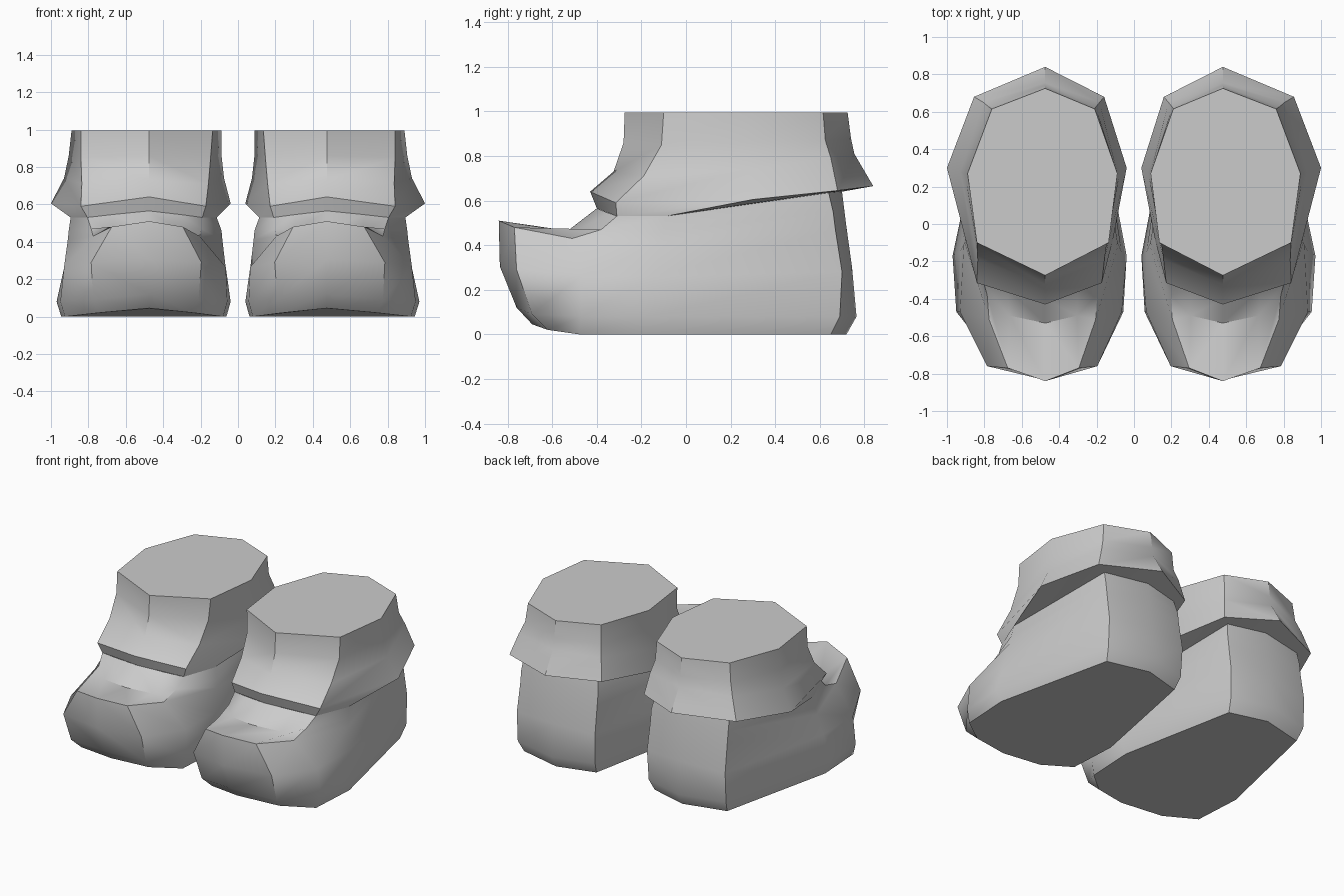
import bpy
import bmesh
import math

cube = bpy.data.objects.get("Cube")
if cube:
    bpy.data.objects.remove(cube, do_unlink=True)

grey = bpy.data.materials.new("plain grey")
grey.use_nodes = True
colour = (0.6, 0.6, 0.6, 1)
grey.diffuse_color = colour
grey.node_tree.nodes["Principled BSDF"].inputs["Base Color"].default_value = colour

CENTRE = 0.475  # distance of each boot from the middle

# Each ring: inner-side width factor, then outer half from toe to heel (x, y, z)
ankle = (0.86, [(0, -.40, .565), (.33, -.31, .53), (.42, -.09, .53), (.30, .64, .635), (0, .70, .64)])

shoe_rings = [
    (0.88, [(0, -.69, .045), (.27, -.62, .02), (.45, -.48, 0), (.47, -.15, 0), (.29, .65, 0), (0, .72, 0)]),
    (0.88, [(0, -.76, .12), (.30, -.69, .09), (.475, -.47, .08), (.495, -.17, .08), (.31, .69, .08), (0, .765, .08)]),
    (0.9, [(0, -.835, .305), (.31, -.76, .29), (.455, -.47, .265), (.455, -.15, .26), (.31, .70, .28), (0, .745, .3)]),
    (0.9, [(0, -.84, .51), (.2, -.77, .48), (.30, -.51, .43), (.435, -.11, .41), (.305, .67, .47), (0, .72, .48)]),
    (0.9, [(0, -.53, .465), (.19, -.49, .455), (.31, -.38, .47), (.43, -.10, .46), (.305, .66, .55), (0, .71, .56)]),
    (ankle[0], ankle[1][:1] + [(.2, -.35, .545)] + ankle[1][1:]),
]

cuff_rings = [
    ankle,
    (0.83, [(0, -.43, .64), (.365, -.315, .59), (.525, .30, .605), (.38, .68, .645), (0, .84, .665)]),
    (0.88, [(0, -.325, .73), (.36, -.19, .71), (.455, .28, .74), (.33, .65, .79), (0, .755, .81)]),
    (0.9, [(0, -.28, .86), (.365, -.11, .85), (.43, .27, .86), (.30, .625, .87), (0, .74, .88)]),
    (0.93, [(0, -.275, .995), (.365, -.1, .995), (.415, .27, .995), (.285, .615, .995), (0, .725, .995)]),
]


def full_ring(inner, half, side):
    """Close a half outline with its narrower inner side and place it."""
    back = [(-x * inner, y, z) for x, y, z in half[-2:0:-1]]
    return [(side * (CENTRE + x), y, z) for x, y, z in half + back]


def loft(name, rings, side, cap_first=False, cap_last=False):
    bm = bmesh.new()
    loops = [[bm.verts.new(p) for p in full_ring(k, half, side)] for k, half in rings]
    for low, high in zip(loops, loops[1:]):
        n = len(low)
        for i in range(n):
            j = (i + 1) % n
            bm.faces.new((low[i], low[j], high[j], high[i]))
    if cap_first:
        bm.faces.new(loops[0][::-1])
    if cap_last:
        bm.faces.new(loops[-1])
    # the far side is a mirror image, so its winding is reversed
    if side < 0:
        bmesh.ops.reverse_faces(bm, faces=bm.faces[:])
    mesh = bpy.data.meshes.new(name)
    bm.to_mesh(mesh)
    bm.free()
    mesh.materials.append(grey)
    obj = bpy.data.objects.new(name, mesh)
    bpy.context.collection.objects.link(obj)
    bpy.ops.object.select_all(action="DESELECT")
    obj.select_set(True)
    bpy.context.view_layer.objects.active = obj
    bpy.ops.object.shade_smooth_by_angle(angle=math.radians(42))


# Shoe with closed sole, and flared cuff with closed top, for each foot
for label, side in (("left", 1), ("right", -1)):
    loft(label + "_shoe", shoe_rings, side, cap_first=True)
    loft(label + "_cuff", cuff_rings, side, cap_last=True)
